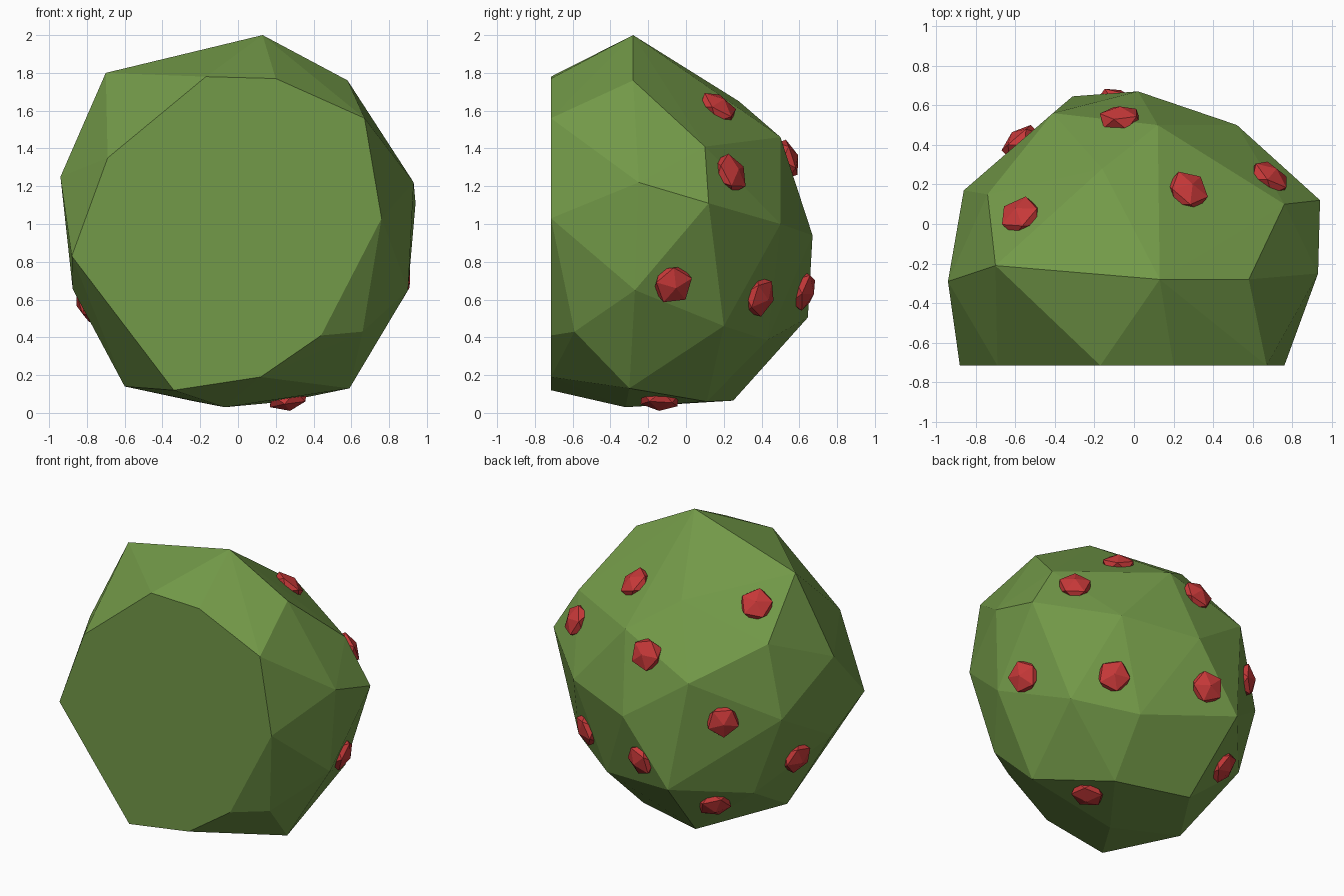
import bpy, bmesh
from mathutils import Vector, Matrix
from mathutils.bvhtree import BVHTree

if "Cube" in bpy.data.objects:
    bpy.data.objects.remove(bpy.data.objects["Cube"])


def material(name, color):
    m = bpy.data.materials.new(name)
    m.diffuse_color = color
    m.use_nodes = True
    m.node_tree.nodes["Principled BSDF"].inputs["Base Color"].default_value = m.diffuse_color
    return m


def add_object(name, bm, mat):
    mesh = bpy.data.meshes.new(name)
    bm.to_mesh(mesh)
    mesh.materials.append(mat)
    ob = bpy.data.objects.new(name, mesh)
    bpy.context.collection.objects.link(ob)
    return ob


# Outline of the flat front face (x, z)
CUT_Y = -0.715
cut = [(-.17, 1.78), (.20, 1.77), (.67, 1.56), (.76, 1.03), (.44, .41),
       (.12, .19), (-.34, .12), (-.57, .45), (-.88, .83), (-.69, 1.35)]

# Corner points of the faceted bush
corners = [
    (.13, -.28, 2.0), (-.70, -.21, 1.80), (.58, -.28, 1.76),
    (-.94, -.29, 1.25), (.93, -.25, 1.22), (.94, .12, 1.11),
    (.76, .10, 1.41), (-.16, .28, 1.65), (.12, .50, 1.46),
    (-.74, .15, 1.45), (-.41, .56, 1.24), (.52, .50, 1.0),
    (.02, .67, .94), (-.86, .17, .96), (-.31, .645, .505),
    (.31, .43, .385), (.69, .20, .46), (.90, -.27, .65),
    (-.875, -.36, .655), (-.68, .22, .42), (.66, -.59, .43),
    (.59, -.30, .13), (-.60, -.26, .14), (-.07, -.32, .03),
    (.25, .11, .06), (-.25, .25, .065)]

# Bush body: faceted shell wrapped around the corners
bm = bmesh.new()
for x, z in cut:
    bm.verts.new((x, CUT_Y, z))
for c in corners:
    bm.verts.new(c)
res = bmesh.ops.convex_hull(bm, input=bm.verts[:])
loose = [v for v in bm.verts if not v.link_faces]
bmesh.ops.delete(bm, geom=loose, context='VERTS')
bmesh.ops.recalc_face_normals(bm, faces=bm.faces[:])
bm.normal_update()
tree = BVHTree.FromBMesh(bm)
add_object("bush", bm, material("leaf_green", (.17, .32, .065, 1)))
bm.free()

# Berries: flattened low-poly balls seated on the bush surface
spots = [(-.07, .55, 1.35), (-.07, .67, .63), (-.58, .05, 1.65),
         (.28, .18, 1.63), (.69, .24, 1.27), (-.57, .41, .97),
         (.85, -.07, .68), (.50, .40, .61), (.27, -.14, .045),
         (-.47, .35, .31), (-.81, -.08, .58)]
red = material("berry_red", (.57, .04, .04, 1))
for i, s in enumerate(spots):
    p, n, _, _ = tree.find_nearest(Vector(s))
    bm = bmesh.new()
    mat = (Matrix.Translation(p) @ n.to_track_quat('Z', 'Y').to_matrix().to_4x4()
           @ Matrix.Rotation(i * .7, 4, 'Z') @ Matrix.Diagonal((1, 1, .55, 1)))
    bmesh.ops.create_icosphere(bm, subdivisions=1, radius=.115, matrix=mat)
    add_object(f"berry_{i + 1}", bm, red)
    bm.free()
